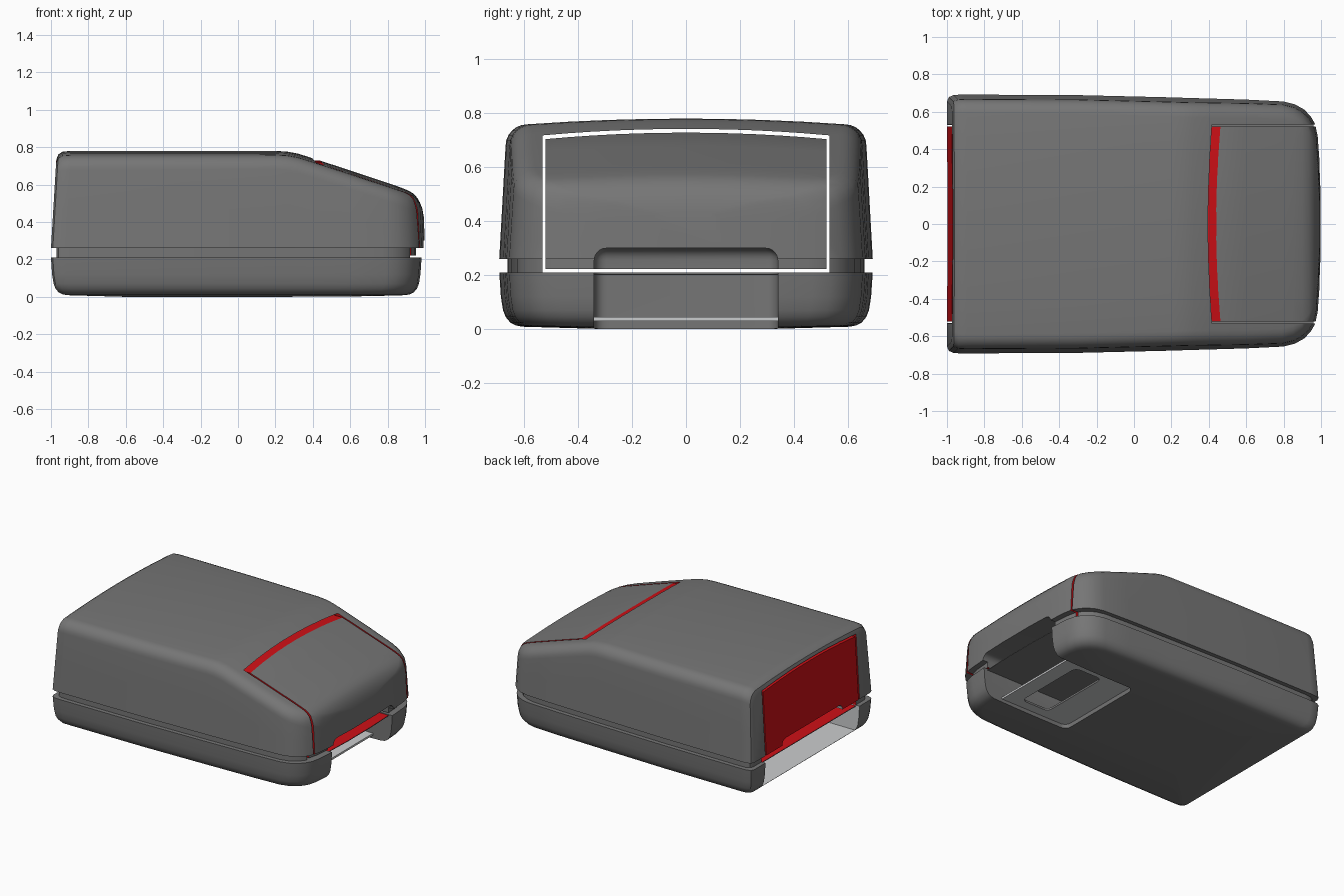
import bpy, bmesh, math
from mathutils import Vector

if "Cube" in bpy.data.objects:
    bpy.data.objects.remove(bpy.data.objects["Cube"])


def material(name, rgb):
    m = bpy.data.materials.new(name)
    m.use_nodes = True
    m.diffuse_color = (*rgb, 1)
    bsdf = next(n for n in m.node_tree.nodes if n.type == 'BSDF_PRINCIPLED')
    bsdf.inputs["Base Color"].default_value = (*rgb, 1)
    return m


# Every object shares these slots: 0 casing, 1 red lining, 2 pale lining
MATS = [material("casing_grey", (0.18, 0.18, 0.18)),
        material("lining_red", (0.62, 0.005, 0.008)),
        material("lining_pale", (0.6, 0.61, 0.62))]
DARK, RED, PALE = 0, 1, 2


def finish(name, bm, index):
    bmesh.ops.recalc_face_normals(bm, faces=bm.faces)
    for f in bm.faces:
        f.material_index = index
    me = bpy.data.meshes.new(name)
    bm.to_mesh(me)
    bm.free()
    for m in MATS:
        me.materials.append(m)
    ob = bpy.data.objects.new(name, me)
    bpy.context.collection.objects.link(ob)
    return ob


def loft(name, rings, index=DARK):
    bm = bmesh.new()
    loops = [[bm.verts.new(p) for p in ring] for ring in rings]
    n = len(loops[0])
    for a, b in zip(loops, loops[1:]):
        for i in range(n):
            j = (i + 1) % n
            bm.faces.new((a[i], a[j], b[j], b[i]))
    bm.faces.new(loops[0])
    bm.faces.new(loops[-1])
    return finish(name, bm, index)


def box(name, lo, hi, index, bevel=0):
    bm = bmesh.new()
    bmesh.ops.create_cube(bm, size=1)
    for v in bm.verts:
        v.co = Vector([lo[i] + (v.co[i] + 0.5) * (hi[i] - lo[i]) for i in range(3)])
    if bevel:
        bmesh.ops.bevel(bm, geom=bm.edges[:], offset=bevel, segments=5,
                        profile=0.5, affect='EDGES')
    return finish(name, bm, index)


def boolean(ob, cutter, operation='DIFFERENCE'):
    mod = ob.modifiers.new("cut", 'BOOLEAN')
    mod.operation = operation
    mod.solver = 'EXACT'
    mod.object = cutter
    bpy.context.view_layer.objects.active = ob
    bpy.ops.object.modifier_apply(modifier=mod.name)


def duplicate(ob, name):
    d = bpy.data.objects.new(name, ob.data.copy())
    bpy.context.collection.objects.link(d)
    return d


# Casing stations along x: (x, half width, top height)
STATIONS = [(-1.0, .655, .735), (-.99, .678, .762), (-.965, .69, .777), (-.92, .692, .78),
            (-.3, .689, .78), (.2, .677, .78), (.26, .675, .777), (.32, .673, .766),
            (.4, .671, .741), (.6, .665, .677), (.8, .655, .612), (.86, .64, .592),
            (.91, .612, .573), (.945, .575, .555), (.968, .535, .53), (.982, .47, .505),
            (.993, .32, .475), (1.0, .14, .43)]
SILL = 0.26


def section(x, w, h):
    top_w = w - 0.045 * (h - SILL)
    r = min(0.08, 0.3 * w)
    cy = top_w - r

    def crown(y):
        return h - 0.022 * (y / 0.6) ** 2
    half = [(w, SILL), ((w + top_w) / 2, (SILL + crown(cy) - r) / 2)]
    for i in range(7):
        a = math.radians(15 * i)
        half.append((cy + r * math.cos(a), crown(cy) - r + r * math.sin(a)))
    half += [(cy * t, crown(cy * t)) for t in (.75, .5, .25)]
    pts = half + [(0, h)] + [(-y, z) for y, z in reversed(half)]
    # End walls lean inwards towards the top
    lean = 0.06 * max(0, -x - .5) / .5 if x < 0 else -0.04 * max(0, x - .5) / .5
    return [(x + lean * (z - SILL), y, z) for y, z in pts]


def plan_ring(z, inset, sx=0.99):
    pts = [(x, w) for x, w, h in STATIONS]
    pts += [(x, -w) for x, w in reversed(pts)]
    ky = 1 - inset / 0.69
    return [(x * (1 - inset) * (sx if x > 0 else 1), y * ky, z) for x, y in pts]


def tunnel(name, y, bottom, top_mid, top_edge):
    ts = [i / 6 for i in range(-6, 7)]
    prof = [(-y, bottom), (y, bottom)]
    prof += [(-t * y, top_mid - (top_mid - top_edge) * t * t) for t in ts]
    return loft(name, [[(x, py, pz) for py, pz in prof] for x in (-1.3, 1.3)], RED)


# Cutting shapes
wide = tunnel("tunnel_cutter", .531, .205, .742, .718)
narrow = tunnel("insert_cutter", .52, .222, .728, .704)
front_notch = box("notch_cutter", (.29, -.34, -.5), (1.4, .34, .30), DARK, .045)
rear_bay = box("bay_cutter", (-1.3, -.53, .03), (-.7, .53, .262), PALE)
rear_arch = box("arch_cutter", (-1.3, -.34, .1), (-.7, .34, .30), PALE, .04)
slot = box("slot_cutter", (.5, -.27, -.2), (.72, .27, .3), DARK, .04)
cutters = [wide, narrow, front_notch, rear_bay, rear_arch, slot]

# Upper casing and the recessed seam band, each split into sleeve and insert
sleeve = loft("upper_sleeve", [section(*s) for s in STATIONS])
seam = loft("seam_sleeve", [plan_ring(.2, .03), plan_ring(.262, .03)])
insert = duplicate(sleeve, "sliding_insert")
seam_insert = duplicate(seam, "insert_base")
for ob in (sleeve, seam):
    boolean(ob, wide)
for ob in (insert, seam_insert):
    boolean(ob, narrow, 'INTERSECT')
    boolean(ob, front_notch)
    boolean(ob, rear_arch)
boolean(seam_insert, rear_bay)

# Red rear end of the insert
for p in insert.data.polygons:
    if p.normal.x < -0.7 and p.center.x < -0.9:
        p.material_index = RED

# Lower tray with a softly rounded underside
LEVELS = [(.21, 0), (.12, .006), (.07, .014), (.045, .024), (.025, .04),
          (.014, .06), (.009, .085), (0, .4)]
tray = loft("lower_tray", [plan_ring(z, d) for z, d in LEVELS])
boolean(tray, front_notch)
boolean(tray, rear_bay)

# Pale slotted floor plate in the notch
plate = box("floor_plate", (.27, -.35, .03), (.83, .35, .044), PALE)
boolean(plate, slot)

for c in cutters:
    bpy.data.objects.remove(c)

# Smooth the curved casing while keeping the cut edges crisp
bpy.ops.object.select_all(action='DESELECT')
for ob in (sleeve, seam, insert, seam_insert, tray):
    ob.select_set(True)
bpy.context.view_layer.objects.active = sleeve
bpy.ops.object.shade_smooth_by_angle(angle=math.radians(32))
